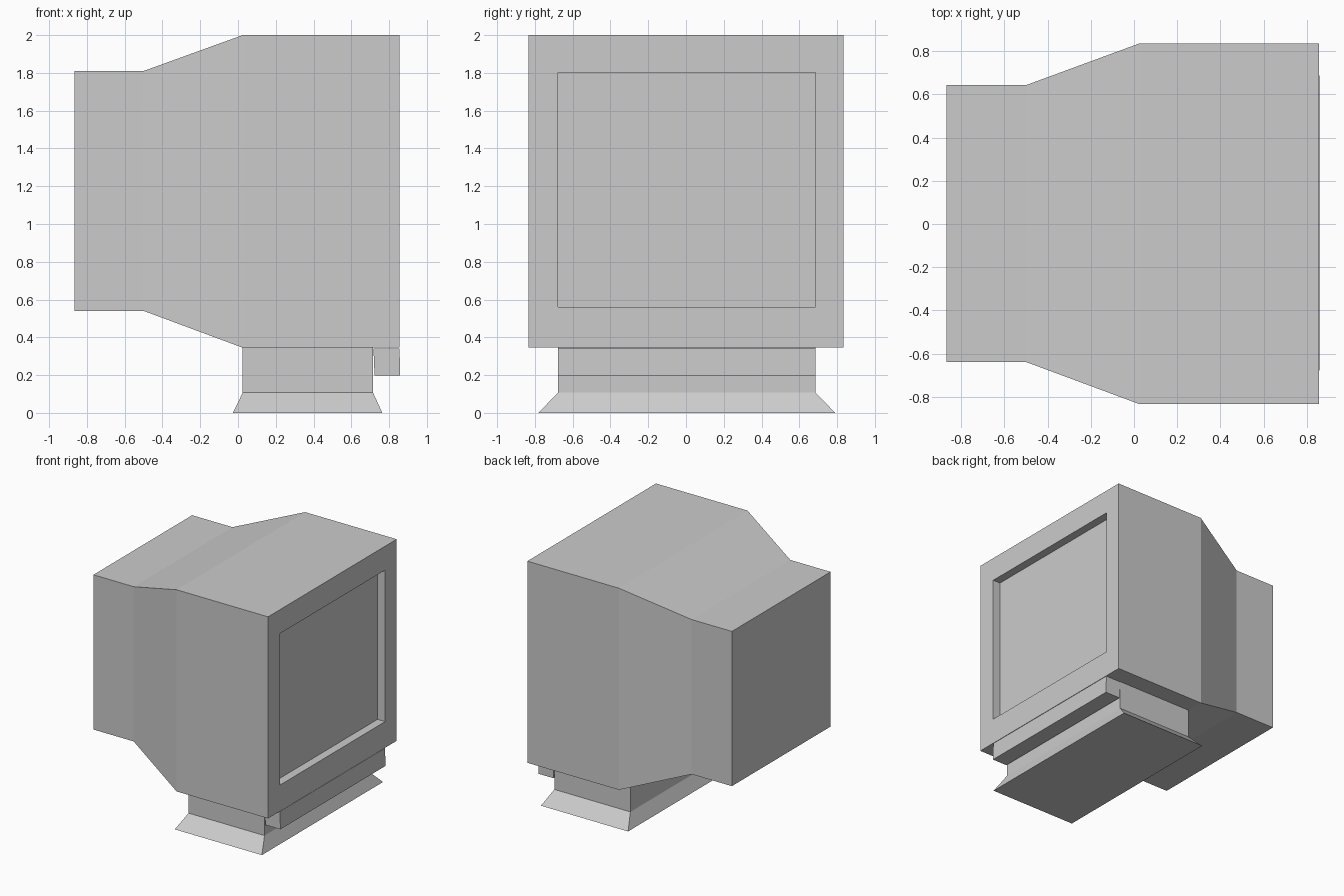
import bpy, bmesh

if "Cube" in bpy.data.objects:
    bpy.data.objects.remove(bpy.data.objects["Cube"])


def loft(name, rings, cap_start=True, cap_end=True):
    """Join a list of four-cornered rings into one flat-faced shell."""
    bm = bmesh.new()
    loops = [[bm.verts.new(p) for p in ring] for ring in rings]
    for a, b in zip(loops, loops[1:]):
        for i in range(4):
            j = (i + 1) % 4
            bm.faces.new((a[i], a[j], b[j], b[i]))
    if cap_start:
        bm.faces.new(loops[0][::-1])
    if cap_end:
        bm.faces.new(loops[-1])
    bmesh.ops.recalc_face_normals(bm, faces=bm.faces)
    mesh = bpy.data.meshes.new(name)
    bm.to_mesh(mesh)
    bm.free()
    obj = bpy.data.objects.new(name, mesh)
    bpy.context.collection.objects.link(obj)
    return obj


def ring_x(x, y0, y1, z0, z1):
    return [(x, y0, z0), (x, y1, z0), (x, y1, z1), (x, y0, z1)]


def ring_z(z, x0, x1, y0, y1):
    return [(x0, y0, z), (x1, y0, z), (x1, y1, z), (x0, y1, z)]


BACK = (-0.638, 0.642, 0.54, 1.81)
BODY = (-0.833, 0.835, 0.345, 2.0)
SCREEN = (-0.677, 0.686, 0.56, 1.803)
WIDTH = SCREEN[:2]

# Casing: narrow back, flared middle, front bezel and recessed screen
loft("monitor_casing", [
    ring_x(-0.866, *BACK),
    ring_x(-0.50, *BACK),
    ring_x(0.025, *BODY),
    ring_x(0.856, *BODY),
    ring_x(0.856, *SCREEN),
    ring_x(0.787, *SCREEN),
])

# Stand: splayed foot and straight neck, open where it meets the casing
loft("stand", [
    ring_z(0.0, -0.027, 0.764, -0.782, 0.79),
    ring_z(0.107, 0.025, 0.715, *WIDTH),
    ring_z(0.345, 0.025, 0.715, *WIDTH),
], cap_end=False)

# Control strip hanging under the front edge, slightly tilted
loft("control_strip", [
    ring_z(0.197, 0.723, 0.859, *WIDTH),
    ring_z(0.342, 0.717, 0.855, *WIDTH),
])
